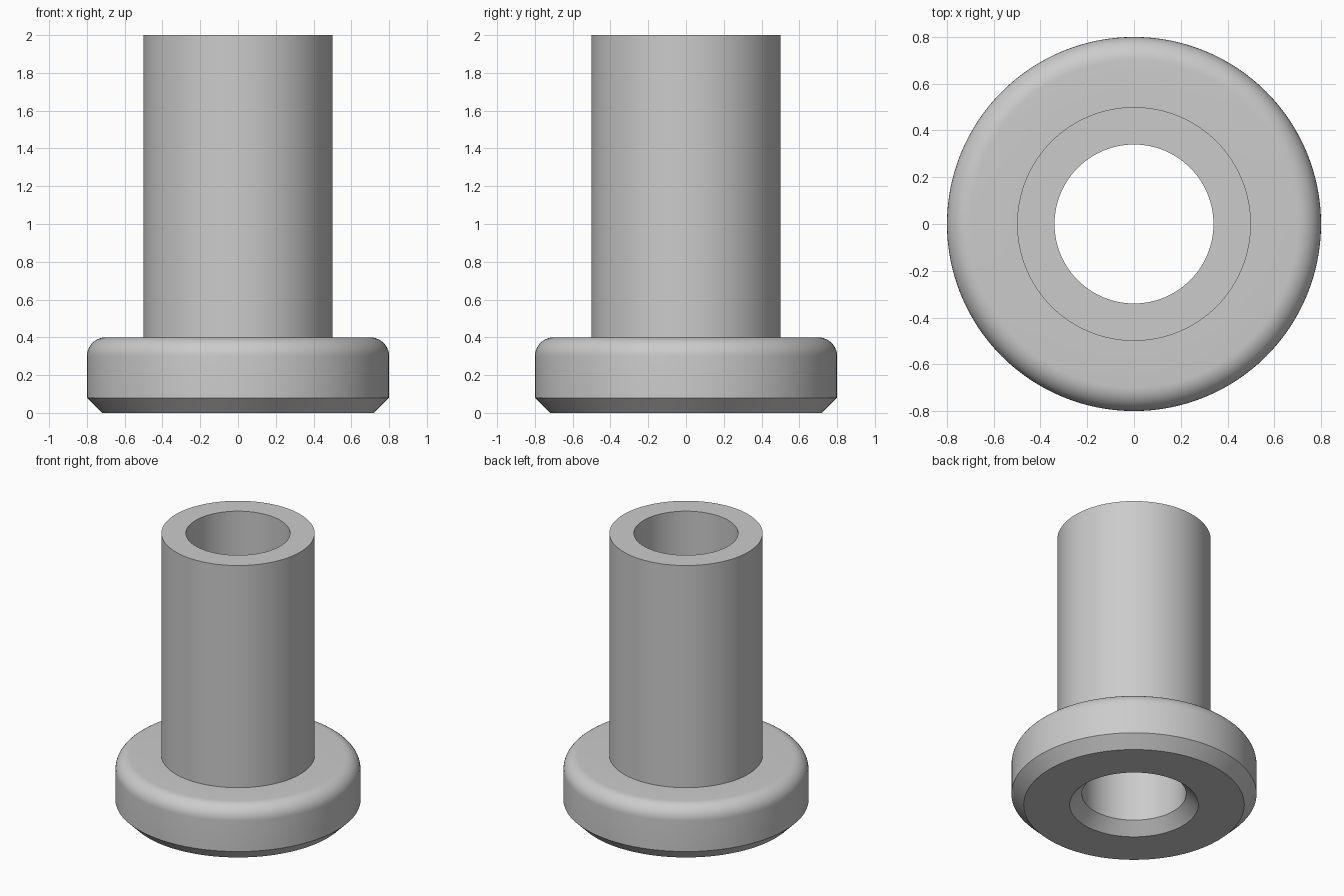
import bpy
import bmesh
from math import cos, sin, pi, radians
from mathutils import Matrix, Vector

SEGMENTS = 128
FILLET_STEPS = 10

cube = bpy.data.objects.get("Cube")
if cube:
    bpy.data.objects.remove(cube, do_unlink=True)

# Dimensions
BORE, TUBE, FLANGE = 0.34, 0.5, 0.8
HEIGHT, FLANGE_TOP = 2.0, 0.4
CHAMFER, FILLET = 0.08, 0.1

# Plain grey material
grey = bpy.data.materials.new("light_grey")
grey.use_nodes = True
colour = (0.6, 0.6, 0.6, 1.0)
grey.diffuse_color = colour
grey.node_tree.nodes["Principled BSDF"].inputs["Base Color"].default_value = colour

# Closed half section: chamfered bore, chamfered and rounded flange, tube
fillet = []
for i in range(FILLET_STEPS + 1):
    a = pi / 2 * i / FILLET_STEPS
    fillet.append((FLANGE - FILLET + FILLET * cos(a),
                   FLANGE_TOP - FILLET + FILLET * sin(a)))
profile = [(BORE, CHAMFER), (BORE + CHAMFER, 0), (FLANGE - CHAMFER, 0),
           (FLANGE, CHAMFER), *fillet,
           (TUBE, FLANGE_TOP), (TUBE, HEIGHT), (BORE, HEIGHT)]

# Revolve the section about the vertical axis
bm = bmesh.new()
rings = []
for k in range(SEGMENTS):
    turn = Matrix.Rotation(2 * pi * k / SEGMENTS, 3, 'Z')
    rings.append([bm.verts.new(turn @ Vector((r, 0, z))) for r, z in profile])
count = len(profile)
for k in range(SEGMENTS):
    a, b = rings[k], rings[(k + 1) % SEGMENTS]
    for i in range(count):
        j = (i + 1) % count
        bm.faces.new((a[i], b[i], b[j], a[j]))
bmesh.ops.recalc_face_normals(bm, faces=bm.faces)

mesh = bpy.data.meshes.new("flanged_bushing")
bm.to_mesh(mesh)
bm.free()
mesh.materials.append(grey)
bushing = bpy.data.objects.new("flanged_bushing", mesh)
bpy.context.collection.objects.link(bushing)

# Smooth round walls, keeping chamfers and rims crisp
bpy.ops.object.select_all(action='DESELECT')
bushing.select_set(True)
bpy.context.view_layer.objects.active = bushing
bpy.ops.object.shade_smooth_by_angle(angle=radians(30))
